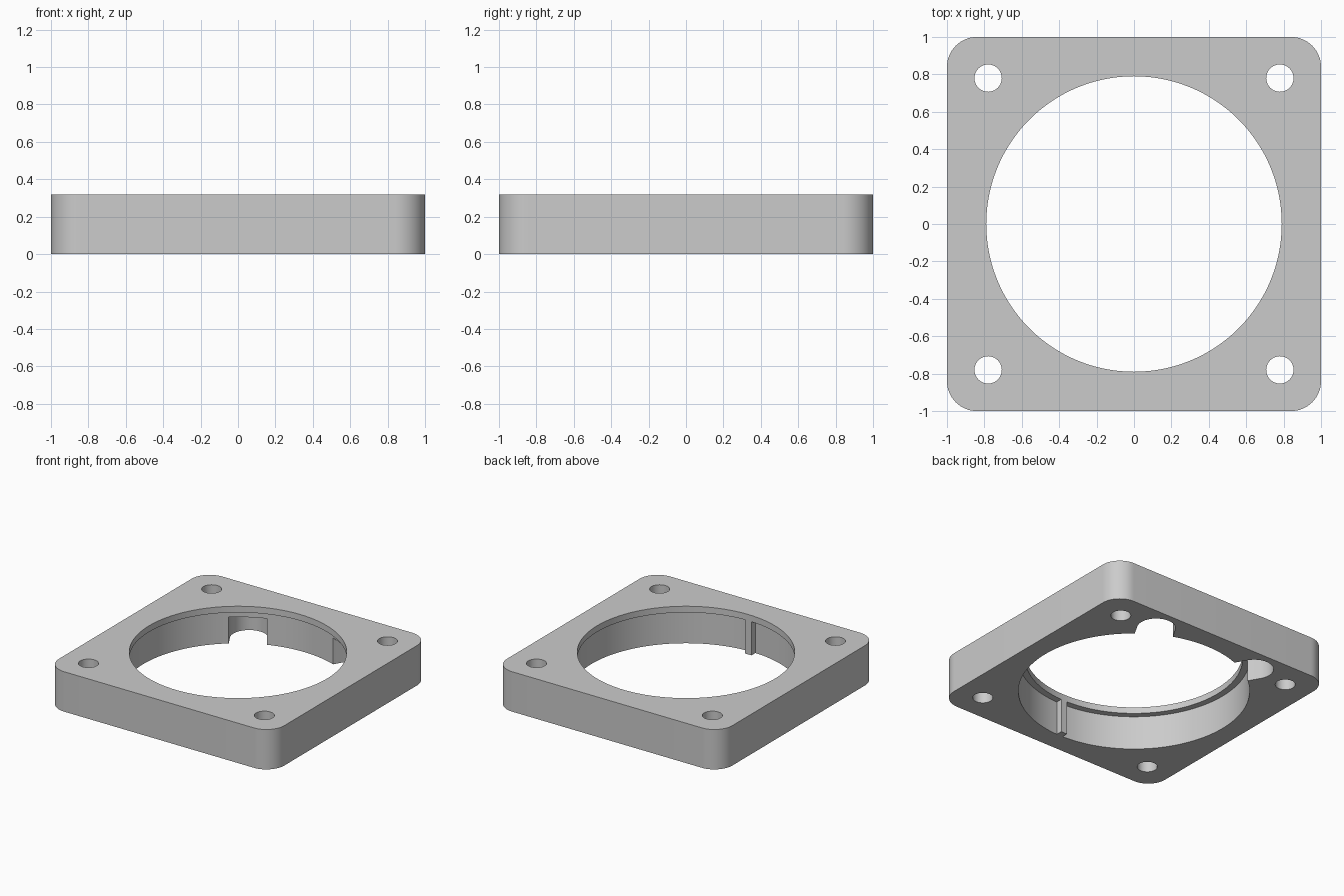
import bpy, bmesh, math

if "Cube" in bpy.data.objects:
    bpy.data.objects.remove(bpy.data.objects["Cube"])

HEIGHT = 0.32
LIP_R, BORE_R = 0.79, 0.84      # through opening and wider recess below it
LIP_Z = 0.27                    # underside of the lip
RIB_HALF = 0.0275
NOTCH_R, NOTCH_Z = 0.14, 0.21


def arc(cx, cy, r, a0, a1, n):
    """Points on an arc, both ends included, angles in degrees."""
    pts = []
    for i in range(n + 1):
        a = math.radians(a0 + (a1 - a0) * i / n)
        pts.append((cx + r * math.cos(a), cy + r * math.sin(a)))
    return pts


def circle(cx, cy, r, n):
    return arc(cx, cy, r, 0, 360, n)[:-1]


def prism(name, pts, z0, z1):
    """Closed outline extruded from z0 to z1."""
    bm = bmesh.new()
    face = bm.faces.new([bm.verts.new((x, y, z0)) for x, y in pts])
    top = bmesh.ops.extrude_face_region(bm, geom=[face])["geom"]
    for v in top:
        if isinstance(v, bmesh.types.BMVert):
            v.co.z = z1
    bmesh.ops.recalc_face_normals(bm, faces=bm.faces[:])
    mesh = bpy.data.meshes.new(name)
    bm.to_mesh(mesh)
    bm.free()
    obj = bpy.data.objects.new(name, mesh)
    bpy.context.collection.objects.link(obj)
    return obj


# Square plate with rounded corners
outline = []
for k, (sx, sy) in enumerate([(1, 1), (-1, 1), (-1, -1), (1, -1)]):
    outline += arc(sx * 0.84, sy * 0.84, 0.16, 90 * k, 90 * k + 90, 16)
plate = prism("mounting_plate", outline, 0, HEIGHT)

cutters = []

# Recess from below; its outline steps inward at the front to leave a key rib
gap = math.degrees(math.asin(RIB_HALF / BORE_R))
recess = arc(0, 0, BORE_R, -90 + gap, 270 - gap, 128)
recess += [(-RIB_HALF, -0.77), (RIB_HALF, -0.77)]
cutters.append(prism("recess_cutter", recess, -0.1, LIP_Z))

# Round opening through the lip, also trims the rib flush
cutters.append(prism("opening_cutter", circle(0, 0, LIP_R, 128), -0.2, HEIGHT + 0.1))

# Two round-ended notches in the recess wall
for angle in (60, 120):
    notch = arc(0.93, 0, NOTCH_R, -90, 90, 24) + [(0.6, NOTCH_R), (0.6, -NOTCH_R)]
    c, s = math.cos(math.radians(angle)), math.sin(math.radians(angle))
    notch = [(x * c - y * s, x * s + y * c) for x, y in notch]
    cutters.append(prism("notch_cutter", notch, -0.15, NOTCH_Z))

# Four corner screw holes
for sx in (-1, 1):
    for sy in (-1, 1):
        cutters.append(prism("screw_hole_cutter",
                             circle(sx * 0.78, sy * 0.78, 0.073, 40), -0.1, HEIGHT + 0.1))

bpy.context.view_layer.objects.active = plate
plate.select_set(True)
for cutter in cutters:
    mod = plate.modifiers.new("cut", 'BOOLEAN')
    mod.operation = 'DIFFERENCE'
    mod.solver = 'EXACT'
    mod.object = cutter
    bpy.ops.object.modifier_apply(modifier=mod.name)
    bpy.data.objects.remove(cutter, do_unlink=True)

# Grey finish
grey = bpy.data.materials.new("light_grey")
grey.diffuse_color = (0.6, 0.6, 0.6, 1)
grey.use_nodes = True
grey.node_tree.nodes["Principled BSDF"].inputs["Base Color"].default_value = grey.diffuse_color
plate.data.materials.clear()
plate.data.materials.append(grey)

bpy.ops.object.shade_smooth_by_angle(angle=math.radians(30))
